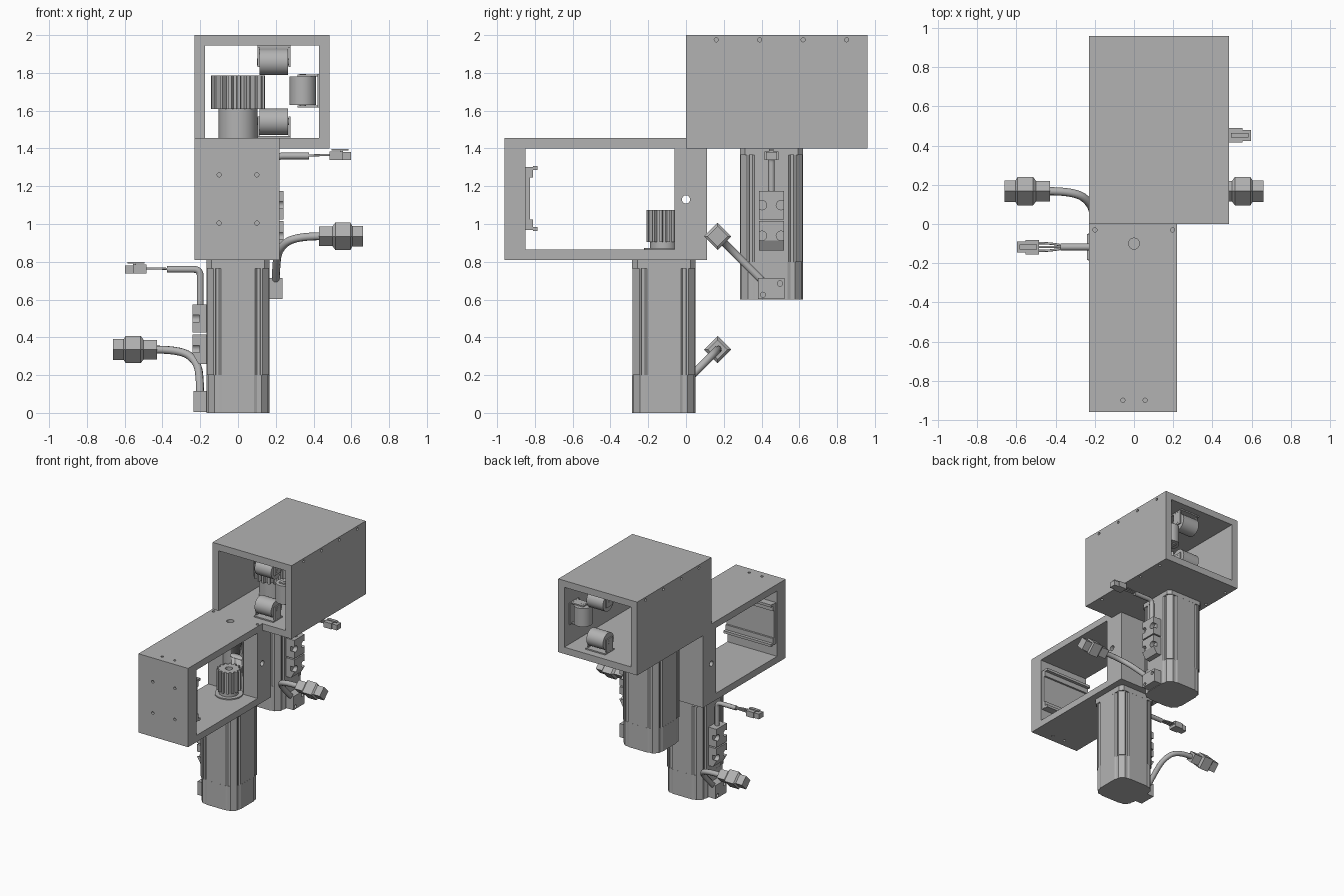
import bpy, bmesh, math
from mathutils import Matrix, Vector

cube = bpy.data.objects.get("Cube")
if cube:
    bpy.data.objects.remove(cube, do_unlink=True)

grey = bpy.data.materials.new("machined grey")
grey.use_nodes = True
COLOUR = (0.45, 0.45, 0.45, 1)
grey.diffuse_color = COLOUR
grey.node_tree.nodes["Principled BSDF"].inputs["Base Color"].default_value = COLOUR
I = Matrix.Identity(4)


def finish(name, bm, frame=I, smooth=False):
    bmesh.ops.transform(bm, matrix=frame, verts=bm.verts)
    bmesh.ops.recalc_face_normals(bm, faces=bm.faces)
    mesh = bpy.data.meshes.new(name)
    bm.to_mesh(mesh)
    bm.free()
    mesh.materials.append(grey)
    ob = bpy.data.objects.new(name, mesh)
    bpy.context.collection.objects.link(ob)
    if smooth:
        activate(ob)
        bpy.ops.object.shade_smooth_by_angle(angle=math.radians(35))
    return ob


def activate(ob):
    bpy.ops.object.select_all(action="DESELECT")
    ob.select_set(True)
    bpy.context.view_layer.objects.active = ob


def box(name, lo, hi, frame=I):
    bm = bmesh.new()
    lo, hi = Vector(lo), Vector(hi)
    m = Matrix.Translation((lo + hi) / 2) @ Matrix.Diagonal((*(hi - lo), 1))
    bmesh.ops.create_cube(bm, size=1, matrix=m)
    return finish(name, bm, frame)


def prism(name, outline, z0, z1, frame=I, smooth=False):
    bm = bmesh.new()
    face = bm.faces.new([bm.verts.new((x, y, z0)) for x, y in outline])
    up = bmesh.ops.extrude_face_region(bm, geom=[face])["geom"]
    verts = [v for v in up if isinstance(v, bmesh.types.BMVert)]
    bmesh.ops.translate(bm, vec=(0, 0, z1 - z0), verts=verts)
    return finish(name, bm, frame, smooth)


def ring(r, n=32, turn=0.0):
    return [(r * math.cos(turn + math.tau * i / n), r * math.sin(turn + math.tau * i / n)) for i in range(n)]


def along(axis, at):
    """Frame whose local z runs along the axis."""
    return Matrix.Translation(at) @ Vector(axis).to_track_quat("Z", "Y").to_matrix().to_4x4()


def rod(name, r, z0, z1, frame=I, n=32):
    return prism(name, ring(r, n), z0, z1, frame, True)


def cut(ob, *cutters):
    for c in cutters:
        activate(ob)
        mod = ob.modifiers.new("cut", "BOOLEAN")
        mod.operation, mod.solver, mod.object = "DIFFERENCE", "EXACT", c
        bpy.ops.object.modifier_apply(modifier=mod.name)
        bpy.data.objects.remove(c, do_unlink=True)


def screw_holes(ob, axis, points, r=0.011):
    cut(ob, *[rod("hole", r, -0.02, 0.02, along(axis, p), 12) for p in points])


def cable(name, points, r, frame):
    data = bpy.data.curves.new(name, "CURVE")
    data.dimensions, data.bevel_depth, data.bevel_resolution = "3D", r, 3
    data.use_fill_caps = True
    spline = data.splines.new("NURBS")
    spline.points.add(len(points) - 1)
    for p, co in zip(spline.points, points):
        p.co = (*co, 1)
    spline.order_u, spline.use_endpoint_u, spline.resolution_u = 3, True, 8
    data.materials.append(grey)
    ob = bpy.data.objects.new(name, data)
    ob.matrix_world = frame
    bpy.context.collection.objects.link(ob)


def gear(name, r, teeth, z0, z1, frame):
    outline = []
    for i in range(teeth):
        for step, k in ((0, 0.8), (0.3, 0.8), (0.42, 1), (0.78, 1), (0.9, 0.8)):
            a = math.tau * (i + step) / teeth
            outline.append((k * r * math.cos(a), k * r * math.sin(a)))
    ob = prism(name, outline, z0, z1, frame)
    cut(ob, rod("bore", r * 0.3, z1 - 0.03, z1 + 0.02, frame, 20))


# Upper housing: tube open at front and back
upper = box("upper_housing", (-0.23, 0, 1.4), (0.485, 0.96, 2))
cut(upper, box("bore", (-0.175, -0.1, 1.455), (0.43, 1.1, 1.945)))
ys = (0.16, 0.39, 0.62, 0.85)
for x in (-0.23, 0.485):
    screw_holes(upper, (1, 0, 0), [(x, y, 1.975) for y in ys])
screw_holes(upper, (0, 0, 1), [(x, y, 1.4) for x in (-0.2, 0.455) for y in ys])

# Lower housing: frame open on both sides, thick rear wall with gear pocket
lower = box("lower_housing", (-0.23, -0.96, 0.81), (0.22, 0.11, 1.455))
cut(lower, box("step", (-1, 0, 1.4), (1, 1, 2)),
    box("window", (-1, -0.85, 0.865), (1, -0.06, 1.4)),
    rod("pocket", 0.11, 0.865, 1.4, Matrix.Translation((0, -0.1175, 0))),
    rod("cross_hole", 0.022, -1, 1, along((1, 0, 0), (0, 0, 1.13)), 20),
    rod("access_hole", 0.028, 1.42, 2, Matrix.Translation((0, -0.1, 0)), 20))
screw_holes(lower, (0, 1, 0), [(x, -0.96, z) for x in (-0.1, 0.1) for z in (1.005, 1.26)])
screw_holes(lower, (0, 0, 1), [(x, y, 1.455) for x, y in ((-0.057, -0.9), (0.057, -0.9), (-0.2, -0.03), (0.197, -0.03))])
screw_holes(lower, (0, 0, 1), [(x, -0.9, 0.81) for x in (-0.057, 0.057)])

# Mounting rail on the inside of the front wall
box("rail_back", (-0.22, -0.85, 0.99), (0.21, -0.825, 1.28))
for s, name in ((-1, "rail_lower_lip"), (1, "rail_upper_lip")):
    z = 1.135 + s * 0.14
    box(name, (-0.22, -0.85, z - 0.028), (0.21, -0.81, z + 0.028))
    box(name + "_hook", (-0.22, -0.81, z + s * 0.022 - 0.01), (0.21, -0.785, z + s * 0.022 + 0.01))


def mirrored(quarter):
    """Closed outline from the corner points of one quadrant."""
    out = []
    for sx, sy in ((1, 1), (-1, 1), (-1, -1), (1, -1)):
        part = [(sx * x, sy * y) for x, y in quarter]
        out += part if sx * sy > 0 else part[::-1]
    return out


def motor(prefix, frame):
    # Body with grooved corners, end cap and flange
    prism(prefix + "_body", mirrored([(0.167, 0.09), (0.157, 0.1), (0.157, 0.117), (0.165, 0.12), (0.165, 0.13),
          (0.13, 0.165), (0.12, 0.165), (0.117, 0.157), (0.1, 0.157), (0.09, 0.167)]), 0.2, 0.77, frame)
    prism(prefix + "_end_cap", mirrored([(0.1675, 0.085), (0.16, 0.1), (0.16, 0.125),
          (0.125, 0.16), (0.1, 0.16), (0.085, 0.1675)]), 0, 0.2, frame)
    prism(prefix + "_flange", mirrored([(0.1675, 0.14), (0.14, 0.1675)]), 0.765, 0.81, frame)
    # Signal sockets with side notches, cable, wires and plug
    for z0, z1, name in ((0.26, 0.415, "_lower_socket"), (0.425, 0.575, "_upper_socket")):
        ob = box(prefix + name, (0.15, -0.067, z0), (0.24, 0.067, z1), frame)
        zm = (z0 + z1) / 2
        cut(ob, *[rod("notch", 0.025, 0, 0.1, frame @ along((1, 0, 0), (0.205, y, zm)), 16) for y in (-0.05, 0.05)])
        if z0 < 0.3:
            cut(ob, box("ramp", (-0.06, -0.2, -0.1), (0.1, 0.2, 0), frame @ Matrix.Translation((0.215, 0, z0 + 0.01))
                        @ Matrix.Rotation(math.radians(-60), 4, "Y")))
    cable(prefix + "_signal_cable", [(0.2, 0, 0.57), (0.2, 0, 0.69), (0.2, 0, 0.76), (0.27, 0, 0.76), (0.375, 0, 0.76)], 0.018, frame)
    for y in (-0.02, 0, 0.02):
        cable(prefix + "_wire", [(0.37, y * 0.4, 0.762), (0.42, y, 0.765), (0.49, y, 0.765)], 0.006, frame)
    box(prefix + "_signal_plug", (0.485, -0.037, 0.738), (0.555, 0.037, 0.785), frame)
    box(prefix + "_signal_plug_tip", (0.555, -0.028, 0.738), (0.598, 0.028, 0.78), frame)
    box(prefix + "_signal_latch", (0.495, -0.012, 0.79), (0.585, 0.012, 0.798), frame)
    box(prefix + "_latch_foot", (0.54, -0.012, 0.77), (0.555, 0.012, 0.795), frame)
    # Power socket, arcing cable and square stepped connector
    ob = box(prefix + "_power_socket", (0.15, -0.07, 0.004), (0.235, 0.07, 0.115), frame)
    screw_holes(ob, frame.to_3x3() @ Vector((1, 0, 0)),
                [frame @ Vector((0.235, *p)) for p in ((-0.045, 0.025), (0.045, 0.085))], 0.014)
    arc = ((0.2, 0), (0.2, 0.12), (0.215, 0.22), (0.3, 0.285), (0.44, 0.285))
    cable(prefix + "_power_cable", [(x, -t, 0.05 + t) for x, t in arc], 0.021, frame)
    steps = ((0.43, 0.052), (0.5, 0.052), (0.515, 0.072), (0.595, 0.072), (0.605, 0.055), (0.662, 0.055))
    bm = bmesh.new()
    rings = [[bm.verts.new((x, y - 0.285, z + 0.335)) for y, z in ring(r, 4)] for x, r in steps]
    for a, b in zip(rings, rings[1:]):
        for i in range(4):
            bm.faces.new((a[i], a[i - 1], b[i - 1], b[i]))
    bm.faces.new(rings[0])
    bm.faces.new(rings[-1])
    finish(prefix + "_power_connector", bm, frame)


front = Matrix.Translation((0, -0.1175, 0))
rear = Matrix.Translation((0, 0.4525, 0.6))
motor("front_motor", front @ Matrix.Rotation(math.pi, 4, "Z"))
motor("rear_motor", rear)

# Pinions on both motors
rod("front_pilot_ring", 0.105, 0.86, 0.874, front)
rod("front_gear_hub", 0.0725, 0.86, 0.905, front)
gear("front_gear", 0.0925, 14, 0.905, 1.075, front)
rod("rear_gear_hub", 0.103, 0.85, 1.01, rear)
gear("rear_gear", 0.143, 18, 1.01, 1.185, rear)


def roller(prefix, frame):
    rod(prefix + "_wheel", 0.07, -0.075, 0.075, frame @ along((1, 0, 0), (0, 0, 0.087)))
    box(prefix + "_bracket_base", (-0.088, -0.06, 0), (0.088, 0.06, 0.01), frame)
    for s in (-1, 1):
        x = s * 0.082
        box(prefix + "_cheek", (x - 0.005, -0.04, 0), (x + 0.005, 0.04, 0.115), frame)
    rod(prefix + "_axle", 0.018, -0.089, 0.089, frame @ along((1, 0, 0), (0, 0, 0.087)), 16)


# Guide rollers at both ends of the upper housing
for y, end in ((0.12, "front"), (0.84, "rear")):
    for place, at, turn in (("bottom", (0.19, y, 1.455), 0), ("top", (0.19, y, 1.945), math.pi),
                            ("side", (0.43, y, 1.705), -math.pi / 2)):
        roller(f"{end}_{place}_roller", Matrix.Translation(at) @ Matrix.Rotation(turn, 4, "Y"))
